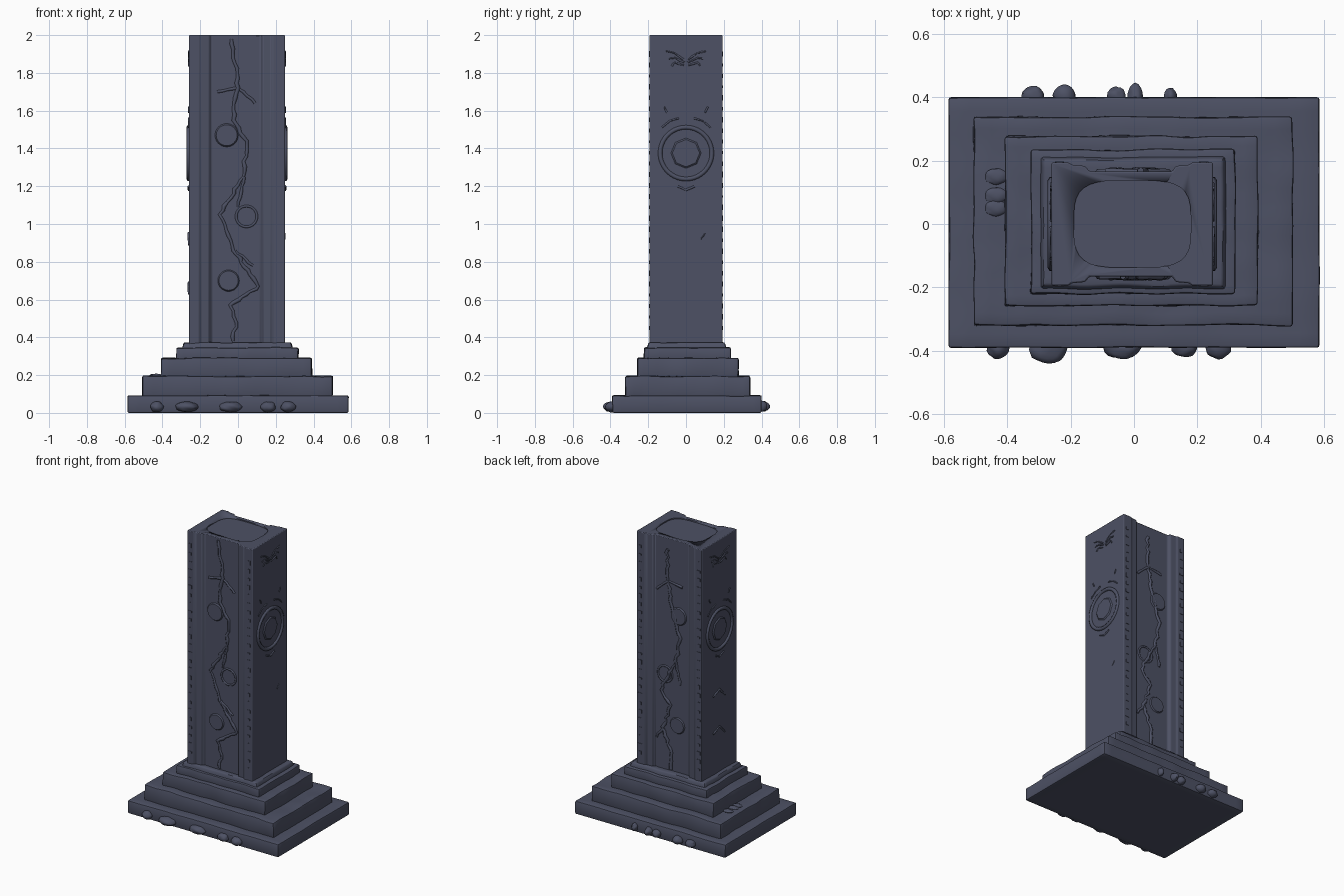
import bpy, bmesh, math, random
from mathutils import Vector, noise

random.seed(4)
cube = bpy.data.objects.get("Cube")
if cube:
    bpy.data.objects.remove(cube)

stone = bpy.data.materials.new("slate stone")
stone.use_nodes = True
COLOR = (0.074, 0.082, 0.128, 1)
stone.diffuse_color = COLOR
bsdf = stone.node_tree.nodes["Principled BSDF"]
bsdf.inputs["Base Color"].default_value = COLOR
bsdf.inputs["Roughness"].default_value = 0.8


def make(name, bm, bevel=0):
    mesh = bpy.data.meshes.new(name)
    bmesh.ops.recalc_face_normals(bm, faces=bm.faces)
    bm.to_mesh(mesh)
    bm.free()
    mesh.materials.append(stone)
    ob = bpy.data.objects.new(name, mesh)
    bpy.context.collection.objects.link(ob)
    bpy.ops.object.select_all(action="DESELECT")
    bpy.context.view_layer.objects.active = ob
    ob.select_set(True)
    bpy.ops.object.shade_smooth_by_angle(angle=math.radians(35))
    if bevel:
        mod = ob.modifiers.new("worn edges", "BEVEL")
        mod.width, mod.segments = bevel, 2
    return ob


def prism(outline, z0, z1):
    bm = bmesh.new()
    face = bm.faces.new([bm.verts.new((x, y, z0)) for x, y in outline])
    out = bmesh.ops.extrude_face_region(bm, geom=[face])
    for v in out["geom"]:
        if isinstance(v, bmesh.types.BMVert):
            v.co.z = z1
    return bm


def tier(name, x0, x1, y0, y1, z0, z1, wear=0.006, taper=0.0):
    """Worn stone slab: a rounded block, gently displaced by noise."""
    bm = prism([(x0, y0), (x1, y0), (x1, y1), (x0, y1)], z0, z1)
    for v in bm.verts:
        if v.co.z > z1 - 0.001:
            v.co.x -= math.copysign(taper, v.co.x)
            v.co.y -= math.copysign(taper, v.co.y)
    bmesh.ops.bevel(bm, geom=bm.edges[:], offset=0.008, segments=2,
                    profile=0.5, affect="EDGES")
    long_edges = [e for e in bm.edges if e.calc_length() > 0.25]
    bmesh.ops.subdivide_edges(bm, edges=long_edges, cuts=20, use_grid_fill=True)
    for v in bm.verts:
        if v.co.z > 0.02:
            v.co += noise.noise_vector(v.co * 9) * wear
            v.co.z = min(v.co.z, z1 + 0.004)
    return make(name, bm)


# Stepped base
tier("base_slab", -0.585, 0.585, -0.39, 0.40, 0, 0.092, 0.003)
tier("second_step", -0.505, 0.5, -0.32, 0.337, 0.08, 0.195)
tier("third_step", -0.407, 0.39, -0.257, 0.277, 0.18, 0.29)
tier("fourth_step", -0.325, 0.318, -0.22, 0.235, 0.27, 0.345)
tier("pillar_foot", -0.298, 0.292, -0.208, 0.215, 0.33, 0.372, 0.004, 0.012)

# Pillar with a recessed panel on the front and back
LEFT, RIGHT, DEPTH, PANEL = -0.26, 0.249, 0.194, 0.166
half = [(LEFT, -DEPTH), (-0.205, -DEPTH), (-0.198, -0.187), (-0.155, -0.183),
        (-0.14, -PANEL), (0.12, -PANEL), (0.132, -0.183), (0.175, -0.187),
        (0.182, -DEPTH), (RIGHT, -DEPTH)]
pillar = make("pillar", prism(half + [(x, -y) for x, y in reversed(half)],
                              0.35, 2.0), 0.005)

# Shallow rounded hollow in the top
oval = []
for i in range(32):
    c, s = math.cos(i * math.pi / 16), math.sin(i * math.pi / 16)
    oval.append((-0.005 + 0.185 * math.copysign(abs(c) ** 0.55, c),
                 0.138 * math.copysign(abs(s) ** 0.55, s)))
cutter = make("top_hollow_cutter", prism(oval, 1.992, 2.1))
cutter.hide_render = True
mod = pillar.modifiers.new("top hollow", "BOOLEAN")
mod.operation, mod.object = "DIFFERENCE", cutter
bpy.ops.object.select_all(action="DESELECT")
bpy.context.view_layer.objects.active = pillar
pillar.select_set(True)
for m in list(pillar.modifiers):
    bpy.ops.object.modifier_apply(modifier=m.name)
bpy.data.objects.remove(cutter)

# Each wall maps (across, up, out) to a point in space
WALLS = {
    "front": lambda u, v, w: Vector((u, -PANEL - w, v)),
    "back": lambda u, v, w: Vector((u, PANEL + w, v)),
    "right": lambda u, v, w: Vector((RIGHT + w, u, v)),
    "left": lambda u, v, w: Vector((LEFT - w, u, v)),
}


def stroke(name, wall, pts, radius, rough=0, closed=False):
    """Raised line on a wall, optionally broken into a ragged path."""
    path = []
    if rough:
        for (a, b), (c, d) in zip(pts, pts[1:]):
            n = max(2, int(math.hypot(c - a, d - b) / 0.025))
            path += [(a + (c - a) * i / n + random.uniform(-rough, rough),
                      b + (d - b) * i / n) for i in range(n)]
        path.append(pts[-1])
    else:
        path = pts
    curve = bpy.data.curves.new(name, "CURVE")
    curve.dimensions = "3D"
    curve.bevel_depth, curve.bevel_resolution = radius, 1
    curve.use_fill_caps = True
    spline = curve.splines.new("POLY")
    spline.points.add(len(path) - 1)
    spline.use_cyclic_u = closed
    for p, (u, v) in zip(spline.points, path):
        p.co = (*WALLS[wall](u, v, 0), 1)
        p.radius = random.uniform(0.7, 1.2) if rough else 1
    curve.materials.append(stone)
    ob = bpy.data.objects.new(name, curve)
    bpy.context.collection.objects.link(ob)


def circle(u, v, r, n=40):
    return [(u + r * math.cos(i * math.tau / n), v + r * math.sin(i * math.tau / n))
            for i in range(n)]


def boss(name, wall, u, v, r, height, sides=32):
    """Low disc with a sloping rim."""
    bm = bmesh.new()
    rings = [[bm.verts.new(WALLS[wall](a, b, w)) for a, b in circle(u, v, rr, sides)]
             for rr, w in ((r, -0.004), (r * 0.85, height))]
    for i in range(sides):
        j = (i + 1) % sides
        bm.faces.new((rings[0][i], rings[0][j], rings[1][j], rings[1][i]))
    bm.faces.new(rings[1])
    bm.faces.new(list(reversed(rings[0])))
    make(name, bm)


# Ragged cracks running down both panels
front_crack = [(-0.03, 1.98), (0, 1.72), (-0.03, 1.55), (0.045, 1.44), (0.03, 1.25),
               (-0.1, 1.05), (-0.05, 0.94), (-0.02, 0.86), (0.11, 0.67),
               (-0.04, 0.57), (-0.01, 0.48), (-0.025, 0.38)]
back_crack = [(0.03, 1.92), (0.02, 1.7), (-0.01, 1.52), (-0.07, 1.32), (-0.04, 1.15),
              (0.08, 0.92), (0, 0.83), (0.06, 0.66), (0, 0.5), (0, 0.38)]
for wall, crack in (("front", front_crack), ("back", back_crack)):
    stroke(wall + "_crack", wall, crack, 0.011, 0.009)
    for k, (i, du, dv) in enumerate(((1, 0.09, -0.08), (1, -0.11, -0.02),
                                     (4, -0.03, -0.16), (7, 0.1, -0.08))):
        u, v = crack[i]
        end = (max(-0.13, min(0.11, u + du)), v + dv)
        stroke(f"{wall}_crack_branch_{k}", wall, [(u, v), end], 0.008, 0.007)
    boss(wall + "_upper_boss", wall, -0.06, 1.47, 0.065, 0.008)
    boss(wall + "_lower_boss", wall, -0.05, 0.7, 0.06, 0.008)
    stroke(wall + "_small_ring", wall, circle(0.045, 1.04, 0.055), 0.007, closed=True)

# Medallions and carved marks on the two sides
for wall in ("right", "left"):
    stroke(wall + "_medallion_ring", wall, circle(0, 1.375, 0.137), 0.013, closed=True)
    boss(wall + "_medallion_centre", wall, 0, 1.375, 0.085, 0.007, 8)
    for s in (-1, 1):
        for k, drop in enumerate((0, 0.025, 0.05)):
            stroke(f"{wall}_wing_{s}_{k}", wall,
                   [(0.01 * s, 1.87 - drop * 0.6), (0.06 * s, 1.905 - drop),
                    ((0.105 - drop * 0.6) * s, 1.915 - drop * 1.6)], 0.005, 0.003)
        stroke(f"{wall}_crown_{s}", wall,
               [(0.04 * s, 1.56), (0.09 * s, 1.545), (0.13 * s, 1.51)], 0.005, 0.003)
        stroke(f"{wall}_crown_tip_{s}", wall,
               [(0.1 * s, 1.59), (0.115 * s, 1.62)], 0.005, 0.002)
        stroke(f"{wall}_pendant_{s}", wall,
               [(0, 1.18), (0.045 * s, 1.2)], 0.006, 0.002)
stroke("right_scratch", "right", [(0.08, 0.92), (0.1, 0.95)], 0.004, 0.002)
for v in (0.92, 0.66):
    stroke("left_chevron", "left", [(-0.06, v - 0.03), (0, v + 0.03), (0.07, v)], 0.007, 0.003)

# Worn notches along the pillar corners
for k in range(26):
    v = 0.45 + k * 0.058
    for x in (-0.235, 0.22):
        for s in (-1, 1):
            bm = bmesh.new()
            bmesh.ops.create_cube(bm, size=1)
            bmesh.ops.scale(bm, vec=(random.uniform(0.015, 0.03), 0.006,
                                     random.uniform(0.01, 0.03)), verts=bm.verts)
            bmesh.ops.translate(bm, vec=(x, s * DEPTH, v), verts=bm.verts)
            make("corner_carving", bm)


def rock(name, x, y, z, sx, sy, sz):
    bm = bmesh.new()
    bmesh.ops.create_icosphere(bm, subdivisions=3, radius=1)
    for v in bm.verts:
        v.co *= 1 + 0.15 * noise.noise(v.co * 1.5 + Vector((x * 30, 0, 0)))
        v.co = Vector((x + v.co.x * sx, y + v.co.y * sy, z + v.co.z * sz))
        v.co.z = max(v.co.z, 0)
    make(name, bm)


# Rubble around the base
for x, w, d in ((-0.43, 0.035, 0.035), (-0.27, 0.06, 0.05), (-0.04, 0.06, 0.035),
                (0.16, 0.04, 0.03), (0.265, 0.04, 0.035)):
    rock("front_rubble", x, -0.39, 0.032, w, d, 0.028)
for x, w, d in ((-0.32, 0.035, 0.035), (-0.22, 0.035, 0.043), (-0.055, 0.03, 0.033),
                (0.005, 0.025, 0.042), (0.115, 0.02, 0.03)):
    rock("back_rubble", x, 0.4, 0.035, w, d, 0.028)
for y in (0.15, 0.09, 0.05):
    rock("step_rubble", -0.365 - 0.07, y, 0.197, 0.035, 0.025, 0.01)
